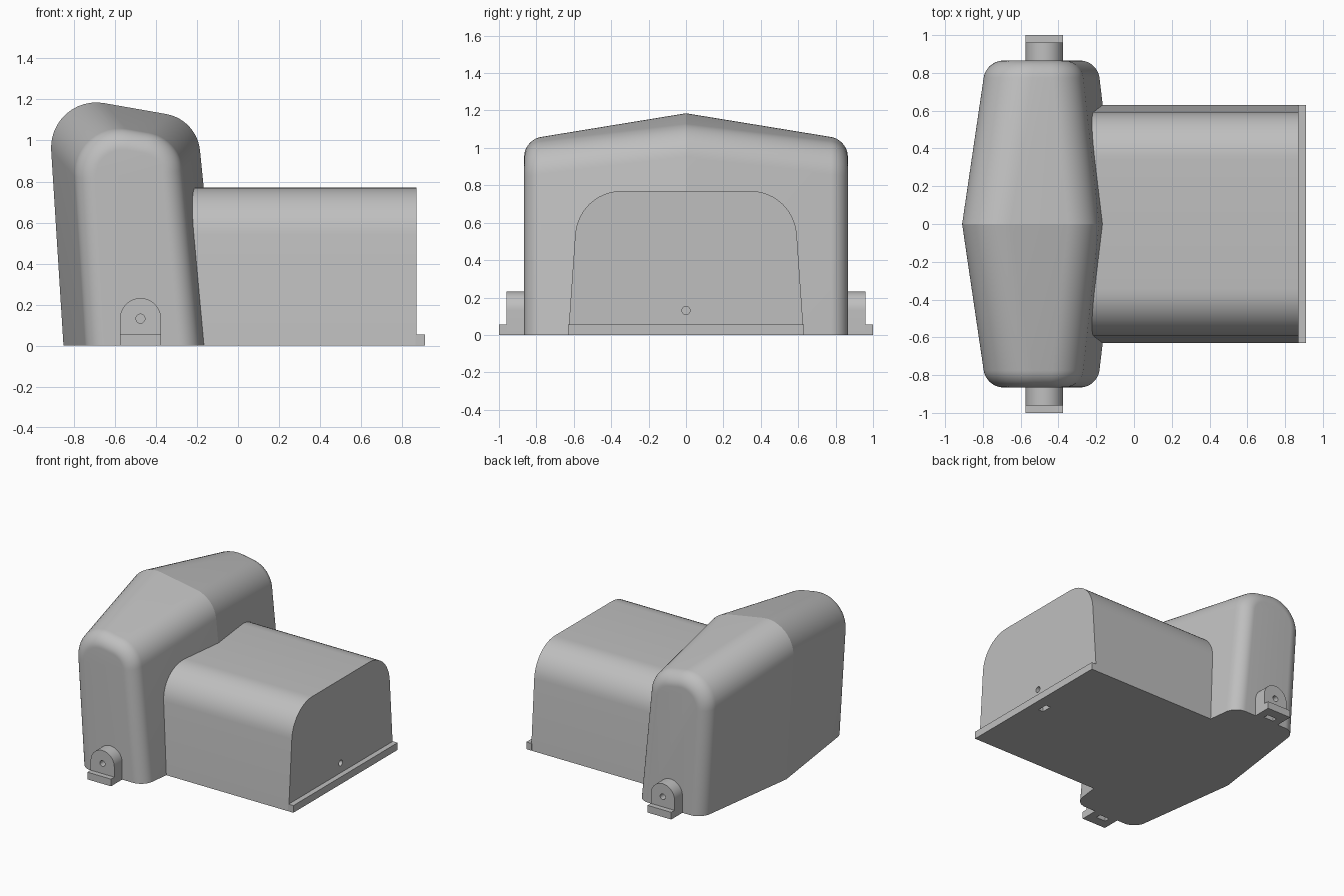
import bpy, bmesh, math
from mathutils import Vector

if "Cube" in bpy.data.objects:
    bpy.data.objects.remove(bpy.data.objects["Cube"])

grey = bpy.data.materials.new("plain grey")
grey.use_nodes = True
colour = (0.52, 0.52, 0.52, 1)
grey.diffuse_color = colour
grey.node_tree.nodes["Principled BSDF"].inputs["Base Color"].default_value = colour


def fillet(before, corner, after, radius, steps=12):
    """Points of an arc that rounds the corner between two straight edges."""
    p, c, n = Vector(before), Vector(corner), Vector(after)
    u, v = (p - c).normalized(), (n - c).normalized()
    half = u.angle(v) / 2
    centre = c + (u + v).normalized() * radius / math.sin(half)
    start = c + u * radius / math.tan(half) - centre
    end = c + v * radius / math.tan(half) - centre
    sweep = math.pi - 2 * half
    return [centre + (start * math.sin((1 - i / steps) * sweep)
                      + end * math.sin(i / steps * sweep)) / math.sin(sweep)
            for i in range(steps + 1)]


def loft(name, rings):
    """Skin a row of equal rings and close both ends."""
    bm = bmesh.new()
    loops = [[bm.verts.new(p) for p in ring] for ring in rings]
    for a, b in zip(loops, loops[1:]):
        for i in range(len(a)):
            j = (i + 1) % len(a)
            bm.faces.new((a[i], a[j], b[j], b[i]))
    bm.faces.new(loops[0])
    bm.faces.new(loops[-1])
    bmesh.ops.recalc_face_normals(bm, faces=bm.faces)
    mesh = bpy.data.meshes.new(name)
    bm.to_mesh(mesh)
    bm.free()
    ob = bpy.data.objects.new(name, mesh)
    bpy.context.collection.objects.link(ob)
    mesh.materials.append(grey)
    return ob


def box(name, x0, x1, y0, y1, z0, z1):
    return loft(name, [[(x, y0, z0), (x, y1, z0), (x, y1, z1), (x, y0, z1)]
                       for x in (x0, x1)])


def activate(ob):
    bpy.ops.object.select_all(action='DESELECT')
    ob.select_set(True)
    bpy.context.view_layer.objects.active = ob


def cut(ob, cutters):
    activate(ob)
    for cutter in cutters:
        mod = ob.modifiers.new("cut", 'BOOLEAN')
        mod.operation, mod.solver, mod.object = 'DIFFERENCE', 'EXACT', cutter
        bpy.ops.object.modifier_apply(modifier=mod.name)


def smooth(ob):
    activate(ob)
    bpy.ops.object.shade_smooth_by_angle(angle=math.radians(12))


def circle(radius, steps=24):
    return [(radius * math.cos(i * math.tau / steps), radius * math.sin(i * math.tau / steps))
            for i in range(steps)]


# Tall housing: leaning walls and a sloped roof, tapering away from the middle
HALF, EDGE = 0.865, 0.09


def housing_ring(y, inset):
    d = abs(y)
    left = -0.85 + 0.137 * d + inset
    right = -0.09 - 0.12 * d - inset
    roof = 1.067 - 0.1375 * d - inset
    zl = (roof - 0.176 * left) / (1 - 0.176 * 0.063)
    zr = (roof - 0.176 * right) / (1 - 0.176 * 0.1)
    bl, br = (left, 0), (right, 0)
    tl, tr = (left - 0.063 * zl, zl), (right - 0.1 * zr, zr)
    pts = [bl, *fillet(bl, tl, tr, 0.22 - inset), *fillet(tl, tr, br, 0.2 - inset), br]
    return [(p[0], y, p[1]) for p in pts]


stations = [(0, 0)]
for i in range(13):
    t = i / 12 * math.pi / 2
    stations.append((HALF - EDGE * (1 - math.sin(t)), EDGE * (1 - math.cos(t))))
rings = [housing_ring(-y, d) for y, d in reversed(stations[1:])]
rings += [housing_ring(y, d) for y, d in stations]
housing = loft("housing", rings)

# Low cover with rounded shoulders, running out of the housing
bottom, top = 0.63, 0.576
shoulder = fillet((bottom, 0), (top, 0.77), (0, 0.77), 0.25)
half = [(bottom, 0)] + [(p[0], p[1]) for p in shoulder]
outline = half + [(-y, z) for y, z in reversed(half)]
cover = loft("cover", [[(x, y, z) for y, z in outline] for x in (-0.3, 0.87)])
end_flange = box("end_flange", 0.865, 0.91, -bottom, bottom, 0, 0.055)

# Screw hole and slot in the cover
hole = loft("cover_hole", [[(x, a, b + 0.13) for a, b in circle(0.022)] for x in (0.75, 0.95)])
slot = box("cover_slot", 0.79, 0.83, -0.04, 0.04, -0.05, 0.1)
cut(cover, [hole, slot])
cutters = [hole, slot]

# Mounting lugs on both ends of the housing
LUG_X, LUG_R, LUG_Z = -0.475, 0.1, 0.132
for side, word in ((1, "left"), (-1, "right")):
    arch = [(LUG_X + LUG_R * math.cos(i * math.pi / 24), LUG_Z + LUG_R * math.sin(i * math.pi / 24))
            for i in range(25)]
    arch = [(LUG_X + LUG_R, 0)] + arch + [(LUG_X - LUG_R, 0)]
    lug = loft(word + "_lug", [[(x, side * y, z) for x, z in arch] for y in (0.84, 0.96)])
    foot = box(word + "_lug_foot", LUG_X - LUG_R, LUG_X + LUG_R,
               *sorted((side * 0.955, side * 1.0)), 0, 0.055)
    hole = loft(word + "_lug_hole", [[(LUG_X + a, side * y, LUG_Z + b) for a, b in circle(0.022)]
                                     for y in (0.875, 1.05)])
    slot = box(word + "_lug_slot", LUG_X - 0.04, LUG_X + 0.04,
               *sorted((side * 0.885, side * 0.925)), -0.05, 0.1)
    cut(lug, [hole, slot])
    cutters += [hole, slot]
    smooth(lug)

smooth(housing)
smooth(cover)
for cutter in cutters:
    bpy.data.objects.remove(cutter)
